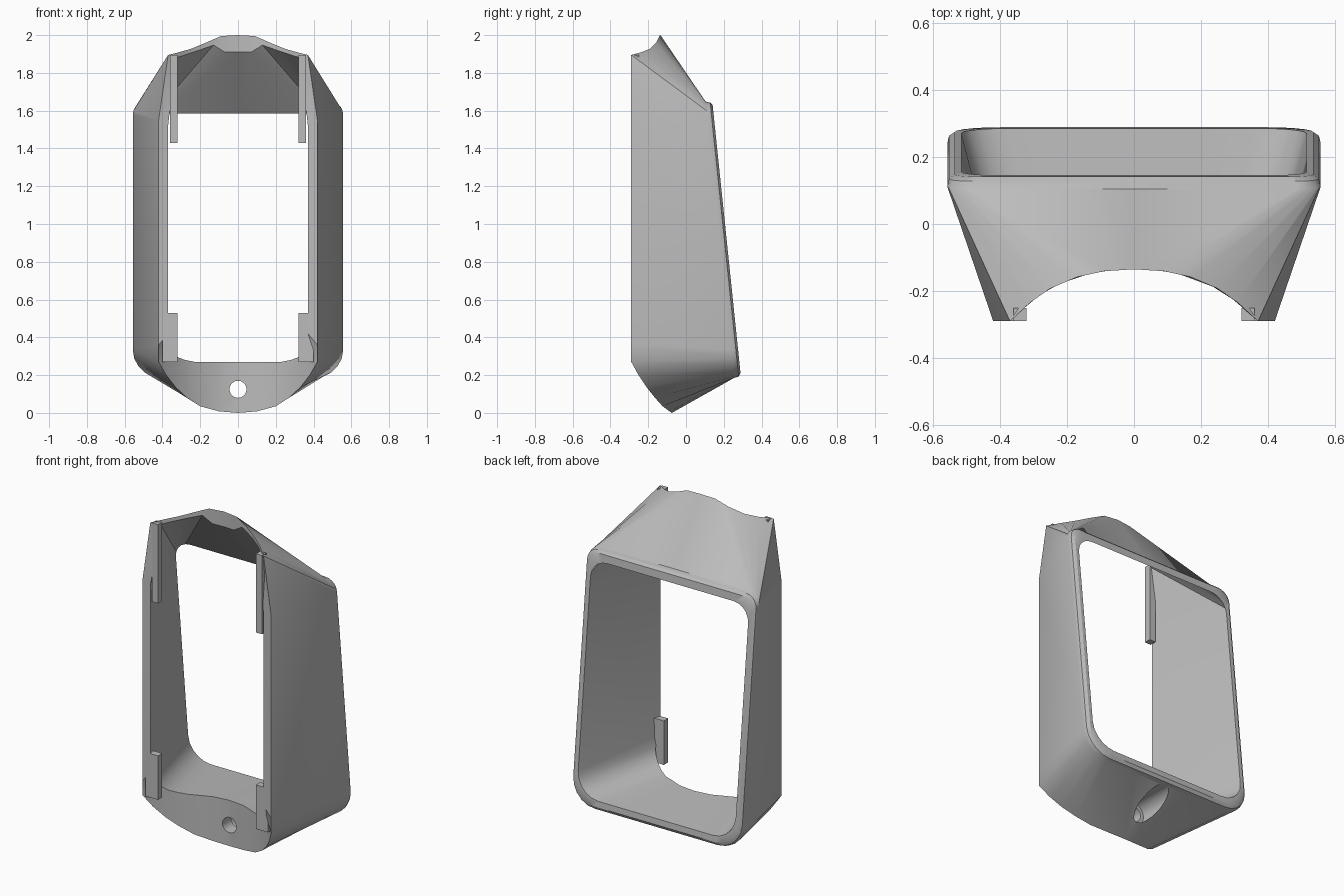
import bpy, bmesh
from math import cos, sin, radians, pi

cube = bpy.data.objects.get("Cube")
if cube:
    bpy.data.objects.remove(cube, do_unlink=True)

FRONT = -0.29
grey = bpy.data.materials.new("plain_grey")
grey.use_nodes = True
grey.diffuse_color = (0.5, 0.5, 0.5, 1)
grey.node_tree.nodes["Principled BSDF"].inputs["Base Color"].default_value = (0.5, 0.5, 0.5, 1)


def front_loop(profile):
    """Place an x-z half profile on the scooped front of the housing."""
    points = []
    for x, z in profile:
        if z < 0.4:
            y = -0.075 - 1.22 * x ** 2
        else:
            y = -0.135 - 0.7 * x ** 2 - 3.5 * x ** 4
        points.append((x, max(y, FRONT), z))
    return points


def back_loop(width, top, bottom, top_radius, bottom_radius, shift):
    """Half of a rounded rectangle on the leaning back plane."""
    flat = [(0, top)]
    for start, radius, centre_z in ((90, top_radius, top - top_radius),
                                    (0, bottom_radius, bottom + bottom_radius)):
        for i in range(6):
            a = radians(start - 18 * i)
            flat.append((width - radius + radius * cos(a), centre_z + radius * sin(a)))
    flat += [((width - bottom_radius) / 2, bottom), (0, bottom)]
    return [(x, 0.14 + (1.64 - z) * 0.104 + shift, z) for x, z in flat]


def finish(bm, name):
    bmesh.ops.recalc_face_normals(bm, faces=bm.faces)
    mesh = bpy.data.meshes.new(name)
    bm.to_mesh(mesh)
    bm.free()
    obj = bpy.data.objects.new(name, mesh)
    bpy.context.collection.objects.link(obj)
    mesh.materials.append(grey)
    return obj


def box(name, x0, x1, y0, y1, z0, z1):
    bm = bmesh.new()
    bmesh.ops.create_cube(bm, size=1)
    for v in bm.verts:
        v.co.x = x1 if v.co.x > 0 else x0
        v.co.y = y1 if v.co.y > 0 else y0
        v.co.z = z1 if v.co.z > 0 else z0
    return finish(bm, name)


# Housing: half outlines from top centre to bottom centre
outer_front = front_loop([
    (0, 2.0), (0.09, 1.995), (0.17, 1.96), (0.25, 1.927), (0.31, 1.91), (0.37, 1.895),
    (0.42, 1.55), (0.42, 0.36), (0.42, 0.27), (0.38, 0.2), (0.33, 0.135),
    (0.27, 0.08), (0.2, 0.035), (0.1, 0.008), (0, 0)])
inner_front = front_loop([
    (0, 1.91), (0.07, 1.91), (0.13, 1.947), (0.22, 1.915), (0.28, 1.895), (0.33, 1.88),
    (0.37, 1.52), (0.37, 0.42), (0.37, 0.36), (0.355, 0.325), (0.32, 0.295),
    (0.28, 0.28), (0.23, 0.27), (0.1, 0.27), (0, 0.27)])
loops = [
    outer_front,
    back_loop(0.557, 1.648, 0.186, 0.07, 0.15, -0.035),
    back_loop(0.552, 1.643, 0.192, 0.07, 0.15, -0.012),
    back_loop(0.535, 1.63, 0.21, 0.07, 0.14, 0),
    back_loop(0.515, 1.585, 0.245, 0.1, 0.14, 0),
    inner_front,
]

# Loft the mirrored outlines into a closed ring
bm = bmesh.new()
rings = []
for half in loops:
    full = half + [(-x, y, z) for x, y, z in reversed(half[1:-1])]
    rings.append([bm.verts.new(p) for p in full])
for k, ring in enumerate(rings):
    following = rings[(k + 1) % len(rings)]
    for i in range(len(ring)):
        j = (i + 1) % len(ring)
        bm.faces.new((ring[i], ring[j], following[j], following[i]))
housing = finish(bm, "housing")

# Screw hole with a wider recess behind it
for radius, y0, y1 in ((0.045, -0.2, 0.1), (0.066, 0.0, 0.5)):
    bpy.ops.mesh.primitive_cylinder_add(
        vertices=40, radius=radius, depth=y1 - y0,
        location=(0, (y0 + y1) / 2, 0.125), rotation=(pi / 2, 0, 0))
    cutter = bpy.context.object
    cutter.hide_render = True
    cut = housing.modifiers.new("hole", "BOOLEAN")
    cut.operation = "DIFFERENCE"
    cut.solver = "EXACT"
    cut.object = cutter
    bpy.context.view_layer.objects.active = housing
    bpy.ops.object.modifier_apply(modifier=cut.name)
    bpy.data.objects.remove(cutter, do_unlink=True)

bpy.ops.object.select_all(action="DESELECT")
housing.select_set(True)
bpy.context.view_layer.objects.active = housing
bpy.ops.object.shade_smooth_by_angle(angle=radians(32))

# Retaining tabs at the four front corners
for side, label in ((1, "left"), (-1, "right")):
    for part, outer, z0, z1 in (("lower", 0.4, 0.27, 0.53), ("upper", 0.36, 1.43, 1.895)):
        xs = sorted((side * 0.32, side * outer))
        box(f"{part}_{label}_tab", xs[0], xs[1], FRONT, -0.25, z0, z1)
